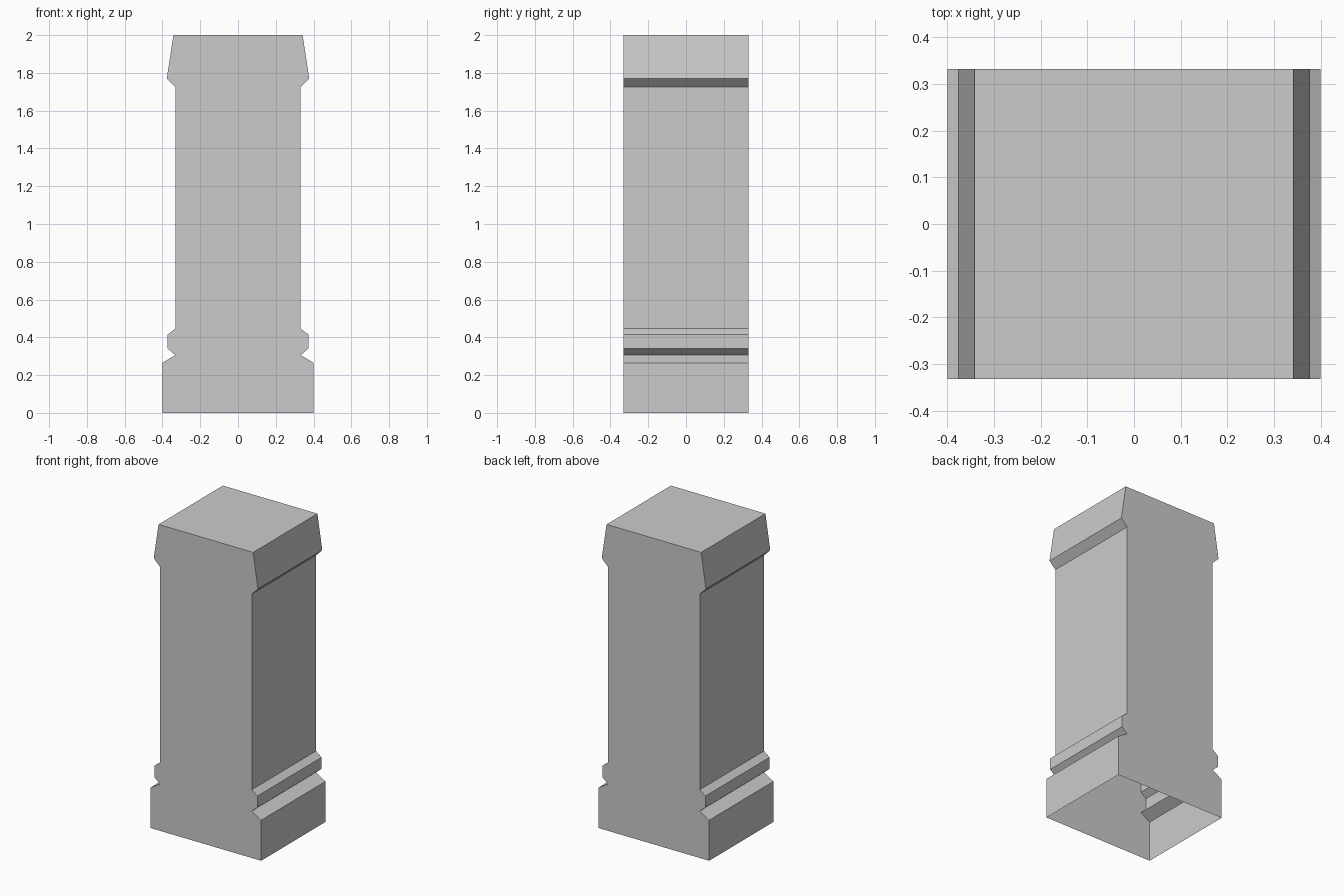
import bpy, bmesh
from mathutils import Vector

if "Cube" in bpy.data.objects:
    bpy.data.objects.remove(bpy.data.objects["Cube"])

DEPTH = 0.664

# Right half of the moulded silhouette (x, z), bottom to top
half = [(0.40, 0.0), (0.40, 0.265), (0.332, 0.306), (0.372, 0.34),
        (0.372, 0.415), (0.332, 0.446), (0.332, 1.725), (0.377, 1.77), (0.342, 2.0)]
outline = half + [(-x, z) for x, z in reversed(half)]

# Extrude the mirrored silhouette from front to back
bm = bmesh.new()
front = bm.faces.new([bm.verts.new((x, -DEPTH / 2, z)) for x, z in outline])
res = bmesh.ops.extrude_face_region(bm, geom=[front], use_keep_orig=True)
verts = [g for g in res["geom"] if isinstance(g, bmesh.types.BMVert)]
bmesh.ops.translate(bm, verts=verts, vec=Vector((0, DEPTH, 0)))
bmesh.ops.recalc_face_normals(bm, faces=bm.faces)

# The pillar is a hollow shell, open underneath
underside = [f for f in bm.faces if all(v.co.z < 1e-4 for v in f.verts)]
bmesh.ops.delete(bm, geom=underside, context='FACES_ONLY')

mesh = bpy.data.meshes.new("pillar")
bm.to_mesh(mesh)
bm.free()
pillar = bpy.data.objects.new("pillar", mesh)
bpy.context.collection.objects.link(pillar)
